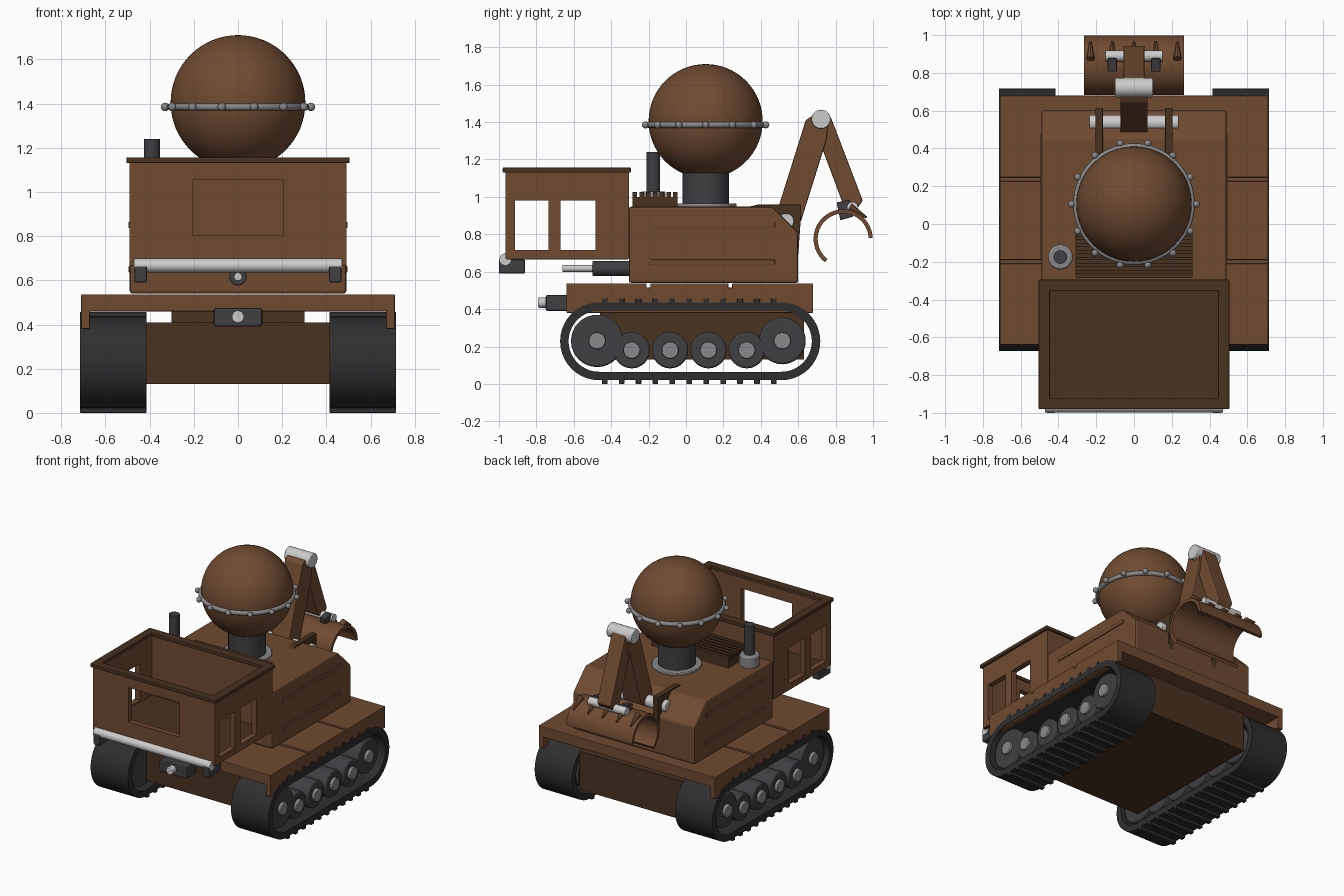
import bpy, bmesh
from math import sin, cos, pi, radians
from mathutils import Vector, Matrix

if "Cube" in bpy.data.objects:
    bpy.data.objects.remove(bpy.data.objects["Cube"])


def mat(name, r, g, b):
    m = bpy.data.materials.new(name)
    m.diffuse_color = (r, g, b, 1)
    m.use_nodes = True
    m.node_tree.nodes["Principled BSDF"].inputs["Base Color"].default_value = m.diffuse_color
    return m


BROWN = mat("brown", 0.16, 0.07, 0.03)
DARK = mat("dark_brown", 0.065, 0.032, 0.014)
RUBBER = mat("rubber", 0.028, 0.028, 0.03)
IRON = mat("iron", 0.05, 0.05, 0.056)
GREY = mat("grey", 0.25, 0.25, 0.26)
SILVER = mat("silver", 0.6, 0.6, 0.62)


def finish(name, bm, m, bevel=0, smooth=False):
    bmesh.ops.recalc_face_normals(bm, faces=bm.faces[:])
    me = bpy.data.meshes.new(name)
    bm.to_mesh(me)
    bm.free()
    o = bpy.data.objects.new(name, me)
    bpy.context.collection.objects.link(o)
    me.materials.append(m)
    if bevel:
        b = o.modifiers.new("bevel", 'BEVEL')
        b.width, b.segments = bevel, 2
    if smooth:
        bpy.ops.object.select_all(action='DESELECT')
        o.select_set(True)
        bpy.context.view_layer.objects.active = o
        bpy.ops.object.shade_smooth_by_angle(angle=radians(35))
    return o


def boxes(name, spans, m, bevel=0):
    """One object made of boxes, each given as (x0, x1, y0, y1, z0, z1)."""
    bm = bmesh.new()
    for x0, x1, y0, y1, z0, z1 in spans:
        mx = Matrix.Translation(((x0 + x1) / 2, (y0 + y1) / 2, (z0 + z1) / 2))
        bmesh.ops.create_cube(bm, size=1, matrix=mx @ Matrix.Diagonal((x1 - x0, y1 - y0, z1 - z0, 1)))
    return finish(name, bm, m, bevel)


def rod(name, a, b, r, m, r2=None, seg=32, bevel=0):
    """Cylinder or cone from point a to point b."""
    a, b = Vector(a), Vector(b)
    d = b - a
    bm = bmesh.new()
    mx = Matrix.Translation((a + b) / 2) @ d.to_track_quat('Z', 'Y').to_matrix().to_4x4()
    bmesh.ops.create_cone(bm, cap_ends=True, segments=seg, radius1=r, radius2=r if r2 is None else r2,
                          depth=d.length, matrix=mx)
    return finish(name, bm, m, bevel, True)


def prism(name, pts, x0, x1, m, bevel=0):
    """Side profile of (y, z) points stretched along x."""
    bm = bmesh.new()
    f = bm.faces.new([bm.verts.new((x0, y, z)) for y, z in pts])
    g = bmesh.ops.extrude_face_region(bm, geom=[f])["geom"]
    bmesh.ops.translate(bm, vec=(x1 - x0, 0, 0), verts=[v for v in g if isinstance(v, bmesh.types.BMVert)])
    return finish(name, bm, m, bevel)


def band(name, outer, inner, x0, x1, m, closed):
    """Curved plate between two (y, z) outlines, stretched along x."""
    bm = bmesh.new()
    rows = [[bm.verts.new((x, y, z)) for x, (y, z) in ((x0, o), (x1, o), (x1, i), (x0, i))]
            for o, i in zip(outer, inner)]
    n = len(rows)
    for k in range(n if closed else n - 1):
        p, q = rows[k], rows[(k + 1) % n]
        for j in range(4):
            bm.faces.new((p[j], p[(j + 1) % 4], q[(j + 1) % 4], q[j]))
    if not closed:
        bm.faces.new(rows[0])
        bm.faces.new(rows[-1])
    return finish(name, bm, m, 0, True)


def arc(cy, cz, r, a0, a1, n):
    return [(cy + r * cos(radians(a0 + (a1 - a0) * i / n)), cz + r * sin(radians(a0 + (a1 - a0) * i / n)))
            for i in range(n + 1)]


def stadium(r):
    return arc(0.51, 0.228, r, -90, 90, 20) + arc(-0.465, 0.228, r, 90, 270, 20)


# Tracks with lugs and wheels on both sides
for s, side in ((-1, "left"), (1, "right")):
    band(side + "_track_belt", stadium(0.208), stadium(0.163), s * 0.415, s * 0.715, RUBBER, True)
    x0, x1 = sorted((s * 0.415, s * 0.715))
    lugs = []
    for i in range(11):
        y = -0.435 + i * 0.0905
        lugs += [(x0, x1, y - 0.015, y + 0.015, z, z + 0.03) for z in (0, 0.427)]
    boxes(side + "_track_lugs", lugs, RUBBER, 0.003)
    wheels = [(-0.475, 0.23, 0.14), (0.515, 0.23, 0.125)] + [(-0.29 + i * 0.205, 0.18, 0.097) for i in range(4)]
    for y, z, r in wheels:
        rod(side + "_wheel", (s * 0.43, y, z), (s * 0.685, y, z), r, IRON, bevel=0.01)
        rod(side + "_wheel_hub", (s * 0.66, y, z), (s * 0.705, y, z), 0.045, GREY, seg=24, bevel=0.005)

# Lower hull and deck with panel seams and side skirts
boxes("lower_hull", [(-0.415, 0.415, -0.46, 0.63, 0.13, 0.41)], DARK)
deck = [(-0.71, 0.71, -0.64, 0.68, 0.46, 0.515)]
deck += [(-0.71, 0.71, a, b, 0.5, 0.537) for a, b in ((-0.64, -0.21), (-0.19, 0.227), (0.247, 0.68))]
deck += [(s * 0.69 - 0.02, s * 0.69 + 0.02, -0.64, 0.68, 0.38, 0.47) for s in (-1, 1)]
boxes("deck", deck, BROWN, 0.004)
boxes("hull_mount", [(-0.3, 0.3, -0.25, 0.5, 0.4, 0.47)], DARK)

# Front lamp
boxes("lamp_housing", [(-0.11, 0.11, -0.75, -0.63, 0.39, 0.475)], IRON, 0.01)
rod("lamp", (0, -0.79, 0.435), (0, -0.74, 0.435), 0.028, SILVER, bevel=0.004)

# Upper body with sloped rear edge and side ribs
prism("body", [(-0.305, 0.54), (0.6, 0.54), (0.6, 0.81), (0.46, 0.948), (-0.305, 0.948)], -0.49, 0.49, BROWN, 0.012)
boxes("body_ribs", [(s * 0.49 - 0.006, s * 0.49 + 0.006, -0.19, 0.475, z - 0.014, z + 0.014)
                    for s in (-1, 1) for z in (0.65, 0.85)], BROWN, 0.003)

# Open-topped cab: walls cut with window openings
cab = boxes("cab_walls", [(-0.49, 0.49, -0.965, -0.305, 0.67, 1.14)], BROWN)
cuts = [(-0.45, 0.45, -0.925, -0.345, 0.6, 1.3), (-0.205, 0.205, -1.1, -0.8, 0.805, 1.055)]
cuts += [(-0.6, 0.6, a, b, 0.715, 0.98) for a, b in ((-0.915, -0.735), (-0.67, -0.485))]
for c in cuts:
    cutter = boxes("cab_cutter", [c], BROWN)
    cutter.hide_render = True
    mod = cab.modifiers.new("cut", 'BOOLEAN')
    mod.operation, mod.solver, mod.object = 'DIFFERENCE', 'EXACT', cutter
    bpy.context.view_layer.objects.active = cab
    bpy.ops.object.modifier_apply(modifier=mod.name)
    bpy.data.objects.remove(cutter)
boxes("cab_floor", [(-0.485, 0.485, -0.96, -0.31, 0.665, 0.7)], DARK)
boxes("cab_rim", [(-0.505, 0.505, -0.98, -0.92, 1.13, 1.157), (-0.505, 0.505, -0.355, -0.295, 1.13, 1.157),
                  (-0.505, -0.445, -0.93, -0.345, 1.13, 1.157), (0.445, 0.505, -0.93, -0.345, 1.13, 1.157)],
      DARK, 0.005)

# Bumper bar and front ram below the cab
rod("bumper_bar", (-0.47, -0.966, 0.667), (0.47, -0.966, 0.667), 0.031, SILVER)
boxes("bumper_brackets", [(s * 0.44 - 0.028, s * 0.44 + 0.028, -1.0, -0.86, 0.59, 0.665) for s in (-1, 1)],
      IRON, 0.008)
rod("ram_cylinder", (0, -0.5, 0.617), (0, -0.3, 0.617), 0.04, IRON, bevel=0.006)
rod("ram_rod", (0, -0.66, 0.617), (0, -0.48, 0.617), 0.018, SILVER)

# Exhaust pipe and engine grille
rod("exhaust_base", (-0.39, -0.175, 0.94), (-0.39, -0.175, 1.03), 0.066, GREY, bevel=0.01)
rod("exhaust_pipe", (-0.39, -0.175, 1.0), (-0.39, -0.175, 1.24), 0.036, IRON)
boxes("engine_grille", [(-0.31, 0.31, -0.285, -0.045, 0.94, 1.0)]
      + [(-0.31, 0.31, -0.285 + i * 0.036, -0.261 + i * 0.036, 0.99, 1.025) for i in range(7)], DARK)

# Spherical tank on its neck, with a studded belt
C = Vector((0, 0.105, 1.405))
rod("tank_flange", (0, C.y, 0.94), (0, C.y, 0.965), 0.165, GREY, seg=40, bevel=0.005)
rod("tank_neck", (0, C.y, 0.95), (0, C.y, 1.15), 0.125, IRON, seg=40)
bm = bmesh.new()
bmesh.ops.create_uvsphere(bm, u_segments=64, v_segments=32, radius=0.305, matrix=Matrix.Translation(C))
finish("tank", bm, BROWN, 0, True)
bpy.ops.mesh.primitive_torus_add(location=(0, C.y, 1.385), major_radius=0.306, minor_radius=0.016,
                                 major_segments=64, minor_segments=12)
ring = bpy.context.object
ring.name = "tank_belt"
ring.data.materials.append(GREY)
bpy.ops.object.shade_smooth()
bm = bmesh.new()
for i in range(14):
    a = 2 * pi * i / 14
    bmesh.ops.create_uvsphere(bm, u_segments=12, v_segments=8, radius=0.019,
                              matrix=Matrix.Translation((0.33 * cos(a), C.y + 0.33 * sin(a), 1.385)))
finish("tank_belt_studs", bm, GREY, 0, True)

# Digging arm: shoulder, boom, elbow, stick
for s in (-1, 1):
    prism("shoulder_bracket", [(0.31, 0.94), (0.38, 0.958), (0.615, 0.958), (0.615, 0.9), (0.6, 0.69), (0.5, 0.75)],
          s * 0.185 - 0.02, s * 0.185 + 0.02, DARK, 0.004)
rod("shoulder_pin", (-0.235, 0.535, 0.87), (0.235, 0.535, 0.87), 0.042, SILVER, bevel=0.004)
prism("boom", [(0.48, 0.9), (0.64, 1.41), (0.67, 1.43), (0.765, 1.42), (0.75, 1.3), (0.615, 0.87), (0.52, 0.82)],
      -0.072, 0.072, BROWN, 0.006)
rod("elbow_pin", (-0.1, 0.722, 1.415), (0.1, 0.722, 1.415), 0.051, SILVER, bevel=0.005)
prism("stick", [(0.69, 1.36), (0.7, 1.43), (0.775, 1.425), (0.945, 0.98), (0.91, 0.93), (0.84, 0.96)],
      -0.056, 0.056, BROWN, 0.006)

# Wrist and curved bucket with teeth
rod("wrist_pin", (-0.15, 0.89, 0.945), (0.15, 0.89, 0.945), 0.029, SILVER)
for s in (-1, 1):
    prism("wrist_bracket", [(0.805, 0.97), (0.825, 0.875), (0.895, 0.895), (0.875, 0.985)],
          s * 0.115 - 0.024, s * 0.115 + 0.024, IRON, 0.005)
band("bucket", arc(0.84, 0.775, 0.158, 2, 232, 36), arc(0.84, 0.775, 0.136, 2, 232, 36), -0.265, 0.265, BROWN, False)
for i in range(5):
    x = -0.23 + i * 0.115
    rod("bucket_tooth", (x, 0.875, 0.945), (x, 0.965, 0.89), 0.022, BROWN, 0.006, 8)
